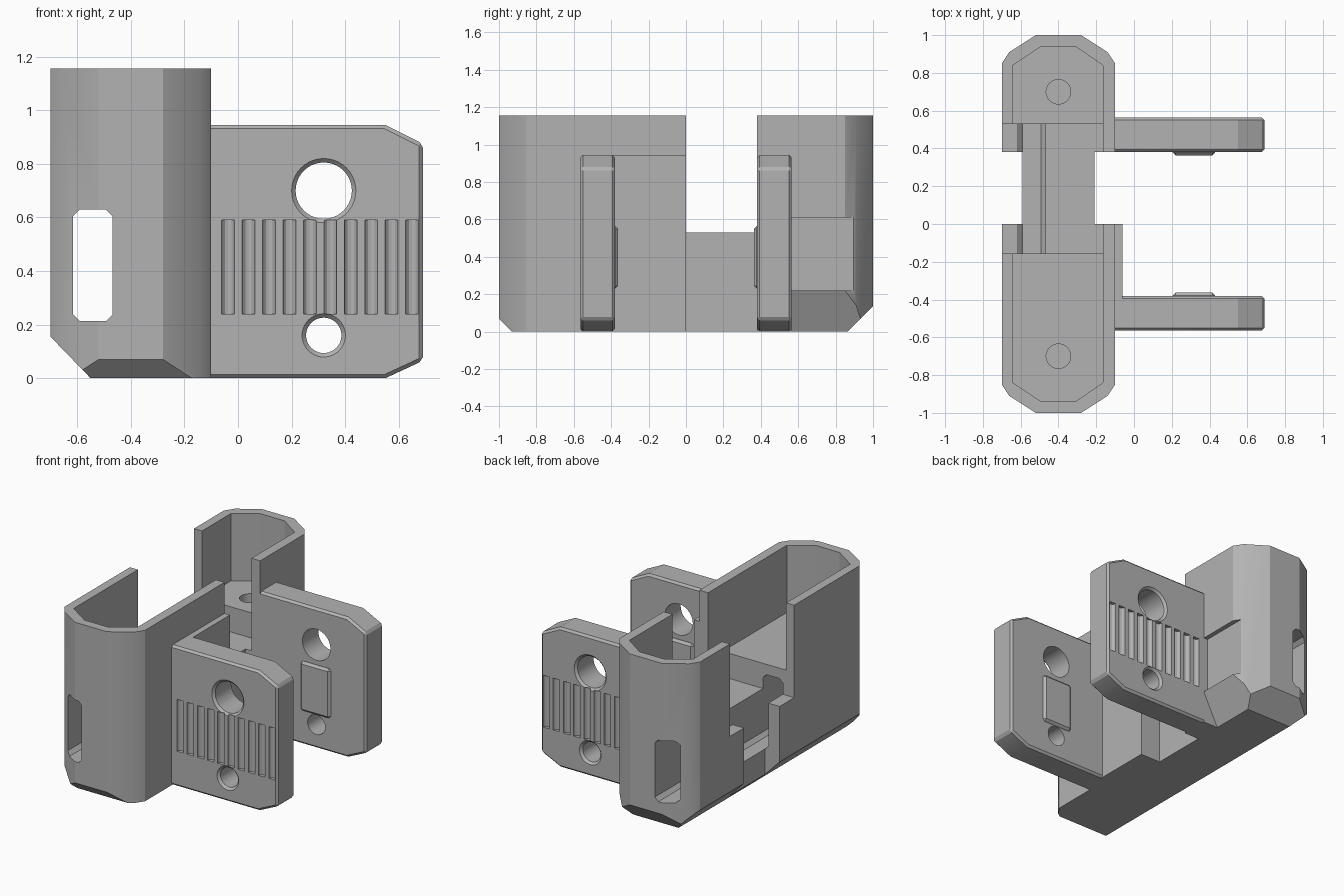
import bpy, bmesh, math
from mathutils import Matrix

if "Cube" in bpy.data.objects:
    bpy.data.objects.remove(bpy.data.objects["Cube"], do_unlink=True)

grey = bpy.data.materials.new("light_grey")
grey.use_nodes = True
grey.diffuse_color = (0.45, 0.45, 0.45, 1)
grey.node_tree.nodes["Principled BSDF"].inputs["Base Color"].default_value = (0.45, 0.45, 0.45, 1)


def prism(name, points, low, high, axis="Z"):
    """Extrude a 2D outline: axis Z uses (x, y) points, axis Y uses (x, z) points."""
    place = (lambda a, b, h: (a, b, h)) if axis == "Z" else (lambda a, b, h: (a, h, b))
    bm = bmesh.new()
    rings = [[bm.verts.new(place(a, b, h)) for a, b in points] for h in (low, high)]
    bm.faces.new(rings[0])
    bm.faces.new(rings[1])
    for i in range(len(points)):
        j = (i + 1) % len(points)
        bm.faces.new((rings[0][i], rings[0][j], rings[1][j], rings[1][i]))
    bmesh.ops.recalc_face_normals(bm, faces=bm.faces)
    mesh = bpy.data.meshes.new(name)
    bm.to_mesh(mesh)
    bm.free()
    obj = bpy.data.objects.new(name, mesh)
    bpy.context.collection.objects.link(obj)
    mesh.materials.append(grey)
    return obj


def box(name, x, y, z):
    return prism(name, [(x[0], y[0]), (x[1], y[0]), (x[1], y[1]), (x[0], y[1])], *z)


def circle(cx, cy, r, n=40):
    return [(cx + r * math.cos(math.tau * i / n), cy + r * math.sin(math.tau * i / n)) for i in range(n)]


def cone(name, x, z, r1, r2, y1, y2):
    """Countersink ring along y."""
    obj = prism(name, circle(x, z, 1), y1, y2, "Y")
    for v in obj.data.vertices:
        r = r1 if abs(v.co.y - y1) < 0.0001 else r2
        v.co.x = x + (v.co.x - x) * r
        v.co.z = z + (v.co.z - z) * r
    return obj


def bevel(obj, width):
    mod = obj.modifiers.new("bevel", "BEVEL")
    mod.width = width
    mod.segments = 1
    mod.limit_method = "ANGLE"
    mod.angle_limit = math.radians(40)


def cut(target, cutter):
    cutter.hide_render = True
    mod = target.modifiers.new("cut", "BOOLEAN")
    mod.operation = "DIFFERENCE"
    mod.solver = "EXACT"
    mod.object = cutter


def finish(obj):
    """Bake the modifiers, then remove the cutters."""
    helpers = [m.object for m in obj.modifiers if m.type == "BOOLEAN"]
    graph = bpy.context.evaluated_depsgraph_get()
    obj.data = bpy.data.meshes.new_from_object(obj.evaluated_get(graph))
    obj.modifiers.clear()
    for h in helpers:
        bpy.data.objects.remove(h, do_unlink=True)
    bpy.ops.object.select_all(action="DESELECT")
    obj.select_set(True)
    bpy.context.view_layer.objects.active = obj
    bpy.ops.object.shade_smooth_by_angle(angle=math.radians(25))


# Main body with faceted ends
end = [(-0.10, 0.85), (-0.14, 0.91), (-0.28, 1.0), (-0.52, 1.0), (-0.66, 0.91), (-0.70, 0.85)]
body = prism("main_body", end + [(x, -y) for x, y in reversed(end)], 0, 1.155)

# Pockets in both towers with blind screw holes
for s, start in ((1, 0.53), (-1, -0.155)):
    inner = [(-0.165, start), (-0.165, s * 0.84), (-0.31, s * 0.94), (-0.49, s * 0.94),
             (-0.64, s * 0.84), (-0.64, start)]
    cut(body, prism("pocket_cutter", inner, 0.70, 2))
    cut(body, prism("screw_cutter", circle(-0.40, s * 0.70, 0.065), 0.40, 0.8))

# Low middle deck, gap between towers and side notches
cut(body, box("deck_cutter", (-1, -0.165), (-0.155, 0.53), (0.53, 2)))
cut(body, box("gap_cutter", (-1, 1), (0, 0.38), (0.53, 2)))
cut(body, box("left_notch_cutter", (-0.21, 1), (0, 0.38), (-1, 2)))
cut(body, box("right_notch_cutter", (-1, -0.59), (0, 0.38), (-1, 2)))

# Long slot running through the whole body
x0, x1, z0, z1, c = -0.615, -0.468, 0.213, 0.63, 0.025
slot = [(x0 + c, z0), (x1 - c, z0), (x1, z0 + c), (x1, z1 - c),
        (x1 - c, z1), (x0 + c, z1), (x0, z1 - c), (x0, z0 + c)]
cut(body, prism("slot_cutter", slot, -2, 2, "Y"))

# Bottom chamfers on the side, the ends and the rear corner
cut(body, prism("side_chamfer_cutter", [(-0.55, 0), (-0.85, 0.31), (-0.85, -0.2), (-0.55, -0.2)], -2, 2, "Y"))
cut(body, prism("corner_chamfer_cutter", [(-0.21, 0), (0, 0.42), (0, -0.2), (-0.21, -0.2)], 0.565, 2, "Y"))
for s, depth in ((-1, 0.07), (1, 0.135)):
    wedge = prism("end_chamfer_cutter", [(1 - depth, 0), (1.3, 0.3 + depth), (1.3, -0.2), (1 - depth, -0.2)],
                  -1, 1, "Y")
    wedge.data.transform(Matrix.Rotation(s * math.pi / 2, 4, "Z"))
    cut(body, wedge)

# Shallow finger recess behind the rear jaw
cut(body, box("recess_cutter", (-0.13, 0.2), (0.565, 1.2), (0.22, 0.61)))
finish(body)

# Spacer pad beside the front jaw
pad = box("spacer_pad", (-0.11, -0.06), (-0.40, 0), (0, 0.945))
finish(pad)

# Two jaws, mirrored, each with holes, grip grooves and an inner boss
profile = [(-0.14, 0), (0.55, 0), (0.69, 0.065), (0.69, 0.875), (0.55, 0.945), (-0.14, 0.945)]
for s, label in ((-1, "front"), (1, "rear")):
    jaw = prism(label + "_jaw", profile, s * 0.38, s * 0.565, "Y")
    bevel(jaw, 0.014)
    for z, r in ((0.70, 0.105), (0.16, 0.066)):
        cut(jaw, prism("hole_cutter", circle(0.32, z, r), -1, 1, "Y"))
        cut(jaw, cone("sink_cutter", 0.32, z, r - 0.01, r + 0.02, s * 0.54, s * 0.57))
    for i in range(10):
        x = -0.037 + 0.0763 * i
        groove = [(x + 0.024 * math.cos(math.tau * k / 12), s * 0.565 + 0.024 * math.sin(math.tau * k / 12))
                  for k in range(12)]
        cut(jaw, prism("groove_cutter", groove, 0.24, 0.59))
    finish(jaw)
    boss = prism(label + "_inner_boss", [(0.205, 0.23), (0.43, 0.23), (0.43, 0.565), (0.205, 0.565)],
                 s * 0.363, s * 0.40, "Y")
    bevel(boss, 0.015)
    finish(boss)
